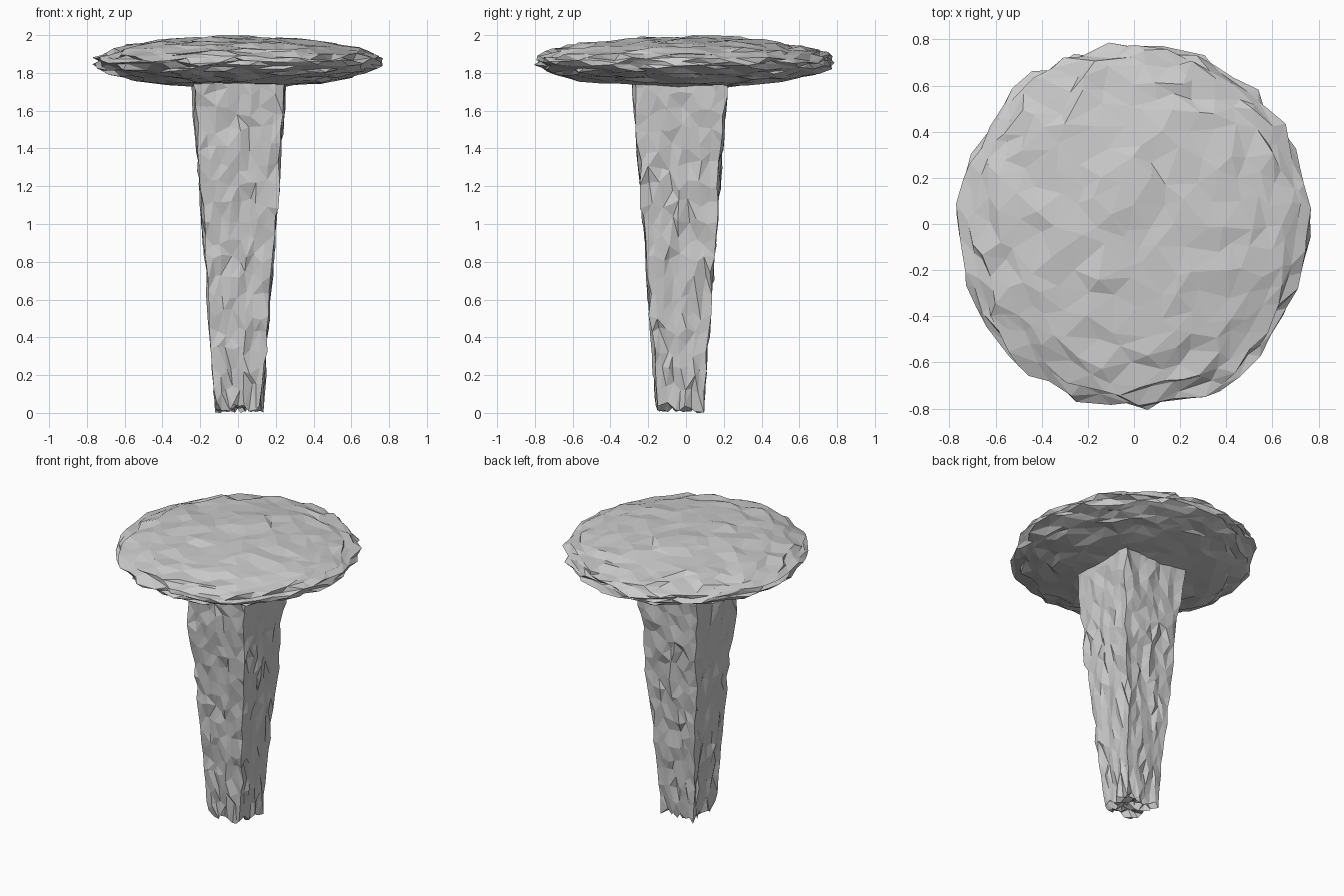
import bpy, bmesh, random
from mathutils import Vector

if "Cube" in bpy.data.objects:
    bpy.data.objects.remove(bpy.data.objects["Cube"])

random.seed(7)

def jitter(bm, sx, sy, sz):
    # rough, chipped surface: move every vertex a little at random
    for v in bm.verts:
        v.co += Vector((random.uniform(-sx, sx), random.uniform(-sy, sy), random.uniform(-sz, sz)))

def finish(bm, name):
    bmesh.ops.triangulate(bm, faces=bm.faces[:])
    bmesh.ops.recalc_face_normals(bm, faces=bm.faces[:])
    me = bpy.data.meshes.new(name)
    bm.to_mesh(me)
    bm.free()
    ob = bpy.data.objects.new(name, me)
    bpy.context.collection.objects.link(ob)

# cap: flattened faceted sphere
bm = bmesh.new()
bmesh.ops.create_icosphere(bm, subdivisions=4, radius=1)
for v in bm.verts:
    v.co = Vector((v.co.x * 0.75, v.co.y * 0.785, 1.858 + v.co.z * 0.132))
jitter(bm, 0.032, 0.032, 0.011)
finish(bm, "cap")

# stem: square post, narrower at the foot
bm = bmesh.new()
bmesh.ops.create_cube(bm, size=1)
upright = lambda e: abs(e.verts[0].co.z - e.verts[1].co.z) > 1e-4
bmesh.ops.subdivide_edges(bm, edges=[e for e in bm.edges if upright(e)], cuts=17, use_grid_fill=True)
bmesh.ops.subdivide_edges(bm, edges=[e for e in bm.edges if not upright(e)], cuts=7, use_grid_fill=True)
for v in bm.verts:
    t = v.co.z + 0.5
    w = 0.24 + 0.255 * t
    v.co = Vector((0.005 + v.co.x * w, -0.032 + v.co.y * w, 0.035 + 1.765 * t))
jitter(bm, 0.013, 0.013, 0.032)
lowest = min(v.co.z for v in bm.verts)
for v in bm.verts:
    v.co.z -= lowest
finish(bm, "stem")
